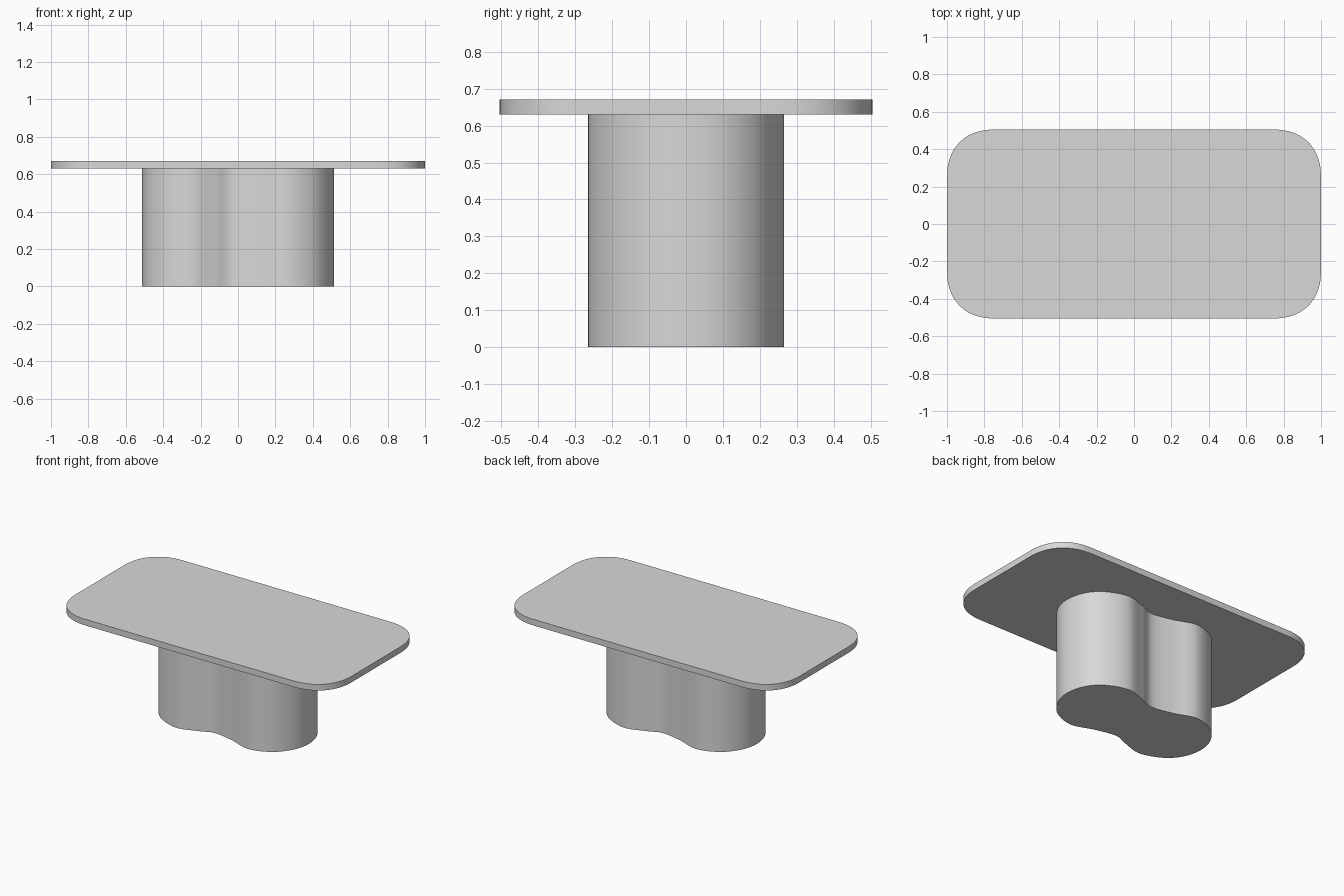
import bpy, bmesh, math
from mathutils import Vector

if "Cube" in bpy.data.objects:
    bpy.data.objects.remove(bpy.data.objects["Cube"])

mat = bpy.data.materials.new("warm light grey")
mat.diffuse_color = (0.70, 0.69, 0.675, 1)
mat.use_nodes = True
mat.node_tree.nodes["Principled BSDF"].inputs["Base Color"].default_value = mat.diffuse_color


def extrude_outline(name, outline, z0, z1):
    """Solid prism from a closed counter-clockwise outline."""
    bm = bmesh.new()
    face = bm.faces.new([bm.verts.new((x, y, z0)) for x, y in outline])
    top = bmesh.ops.extrude_face_region(bm, geom=[face], use_keep_orig=True)
    moved = [v for v in top["geom"] if isinstance(v, bmesh.types.BMVert)]
    bmesh.ops.translate(bm, verts=moved, vec=(0, 0, z1 - z0))
    bmesh.ops.recalc_face_normals(bm, faces=bm.faces[:])
    me = bpy.data.meshes.new(name)
    bm.to_mesh(me)
    bm.free()
    ob = bpy.data.objects.new(name, me)
    bpy.context.collection.objects.link(ob)
    me.materials.append(mat)
    bpy.ops.object.select_all(action='DESELECT')
    ob.select_set(True)
    bpy.context.view_layer.objects.active = ob
    bpy.ops.object.shade_smooth_by_angle(angle=math.radians(35))
    return ob


def smooth_loop(points, steps=8):
    """Closed Catmull-Rom curve through the points."""
    p = [Vector(q) for q in points]
    n = len(p)
    out = []
    for i in range(n):
        a, b, c, d = p[i - 1], p[i], p[(i + 1) % n], p[(i + 2) % n]
        for k in range(steps):
            t = k / steps
            out.append(0.5 * (2 * b + (c - a) * t + (2 * a - 5 * b + 4 * c - d) * t * t
                              + (3 * b - a - 3 * c + d) * t ** 3))
    return out


def soft_rectangle(hx, hy, r, power=2.3, steps=16):
    """Rectangle with slightly squared round corners."""
    out = []
    for q in range(4):
        sx, sy = ((1, 1), (-1, 1), (-1, -1), (1, -1))[q]
        for k in range(steps + 1):
            a = math.pi / 2 * (q + k / steps)
            cx = abs(math.cos(a)) ** (2 / power)
            cy = abs(math.sin(a)) ** (2 / power)
            out.append((sx * (hx - r + r * cx), sy * (hy - r + r * cy)))
    return out


# Pedestal: two-lobed column, the second half is the first turned by 180 degrees
half = [(0.03, 0.195), (-0.11, 0.22), (-0.26, 0.265), (-0.40, 0.217), (-0.485, 0.115),
        (-0.513, 0.0), (-0.485, -0.125), (-0.40, -0.217), (-0.26, -0.265), (-0.13, -0.23)]
outline = smooth_loop(half + [(-x, -y) for x, y in half])
extrude_outline("pedestal", outline, 0.0, 0.63)

# Table top
extrude_outline("table_top", soft_rectangle(1.0, 0.505, 0.26), 0.63, 0.67)
